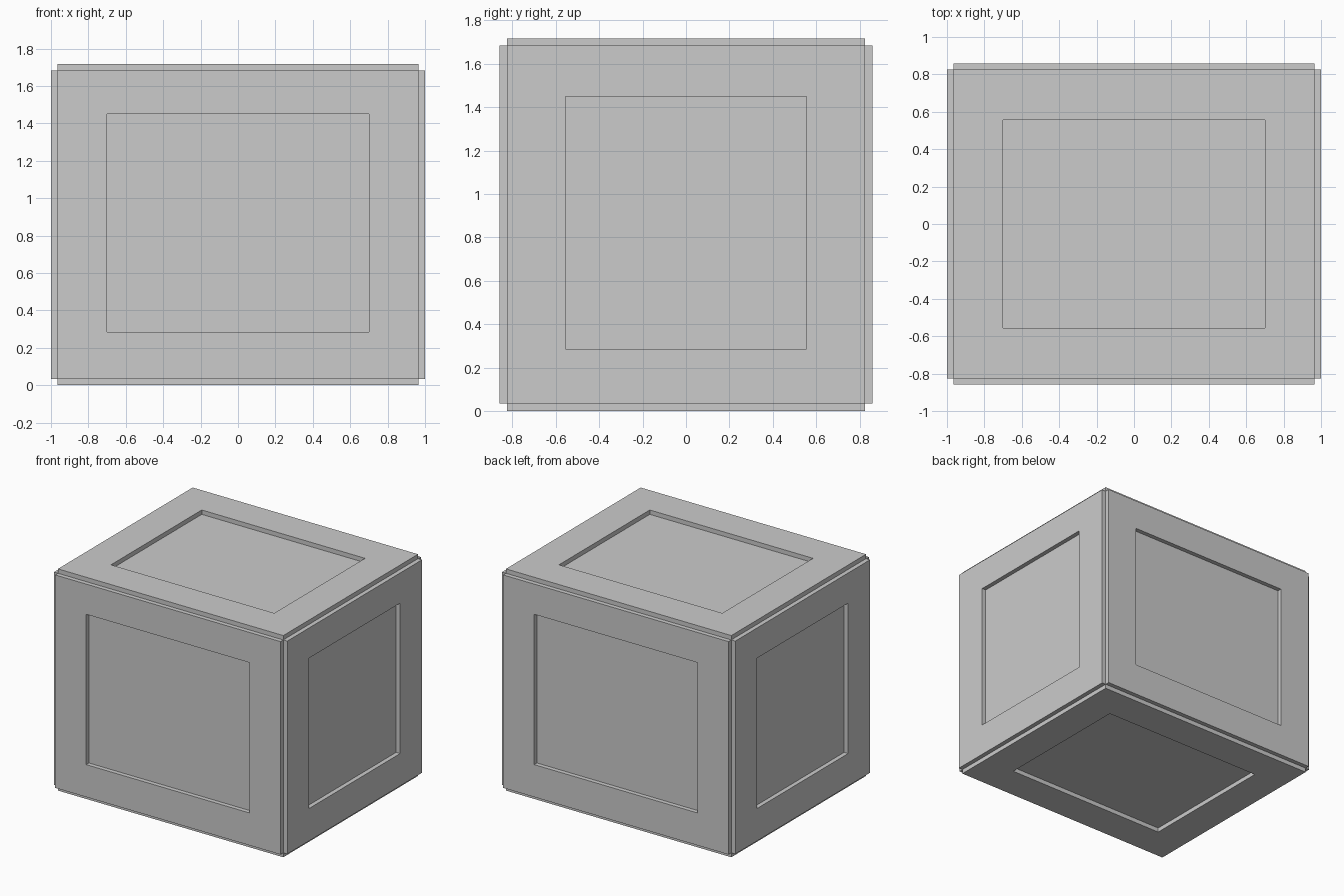
import bpy
import bmesh
from mathutils import Vector

if "Cube" in bpy.data.objects:
    bpy.data.objects.remove(bpy.data.objects["Cube"])

# Core box limits, raised frame height and panel opening limits (per axis)
CORE_LO, CORE_HI = Vector((-0.966, -0.825, 0.034)), Vector((0.966, 0.825, 1.684))
OPEN_LO, OPEN_HI = Vector((-0.70, -0.556, 0.285)), Vector((0.70, 0.556, 1.450))
RAISE = 0.034


def ring(bm, axis, level, lo, hi):
    """Rectangle of four vertices lying across the given axis."""
    u, v = (axis + 1) % 3, (axis + 2) % 3
    verts = []
    for a, b in ((lo[u], lo[v]), (hi[u], lo[v]), (hi[u], hi[v]), (lo[u], hi[v])):
        co = Vector((0, 0, 0))
        co[axis], co[u], co[v] = level, a, b
        verts.append(bm.verts.new(co))
    return verts


bm = bmesh.new()
# Each side: rebated edge, raised flat frame, recess walls and recessed panel
for axis in range(3):
    for sign, base in ((-1, CORE_LO[axis]), (1, CORE_HI[axis])):
        top = base + sign * RAISE
        rings = [ring(bm, axis, base, CORE_LO, CORE_HI),
                 ring(bm, axis, top, CORE_LO, CORE_HI),
                 ring(bm, axis, top, OPEN_LO, OPEN_HI),
                 ring(bm, axis, base, OPEN_LO, OPEN_HI)]
        faces = []
        for r0, r1 in zip(rings, rings[1:]):
            for i in range(4):
                j = (i + 1) % 4
                faces.append(bm.faces.new((r0[i], r0[j], r1[j], r1[i])))
        faces.append(bm.faces.new(rings[-1]))
        if sign < 0:
            bmesh.ops.reverse_faces(bm, faces=faces)

# Join the six sides along the core edges
bmesh.ops.remove_doubles(bm, verts=bm.verts, dist=1e-4)
mesh = bpy.data.meshes.new("panelled_crate")
bm.to_mesh(mesh)
bm.free()
crate = bpy.data.objects.new("panelled_crate", mesh)
bpy.context.collection.objects.link(crate)
